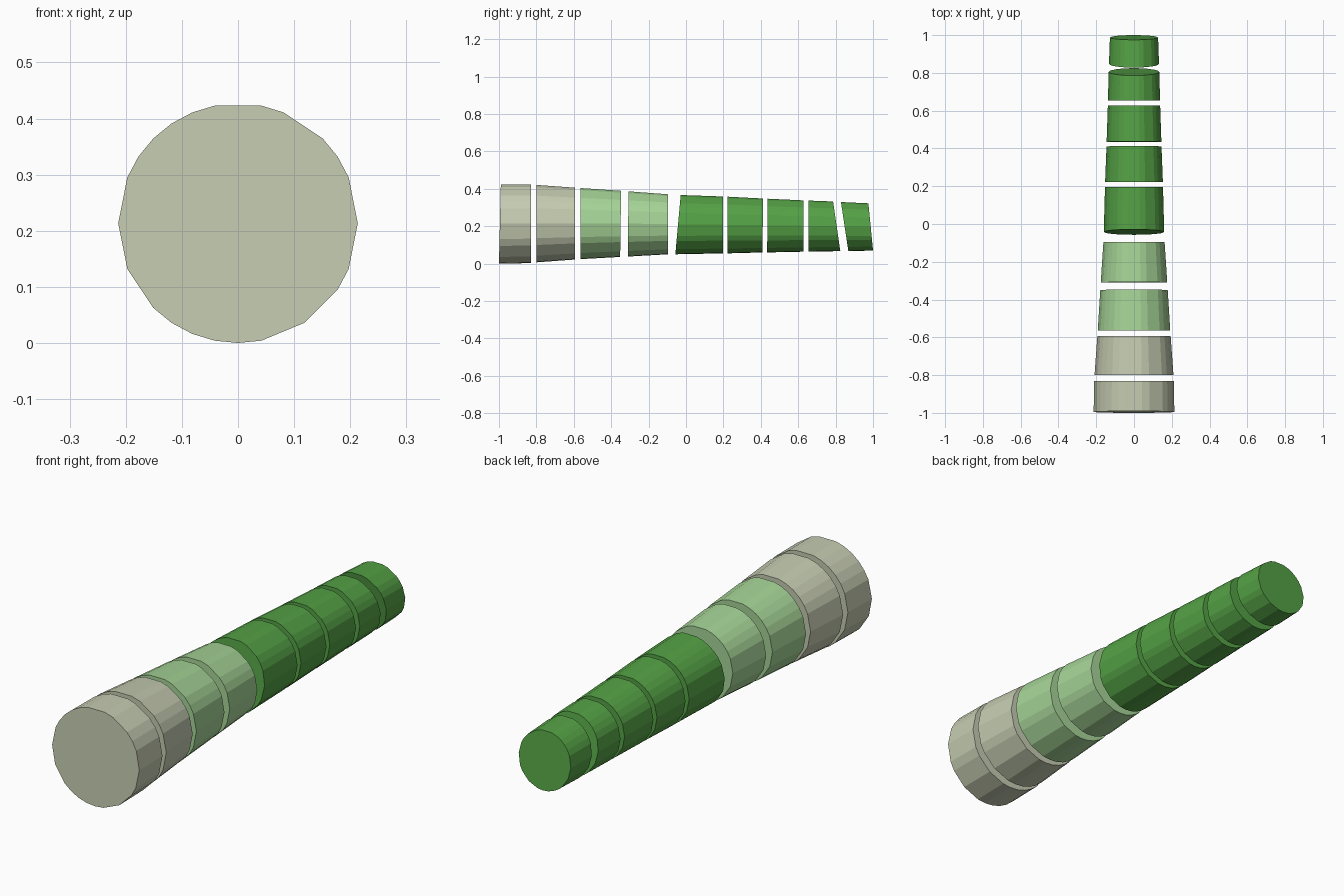
import bpy, bmesh, math

cube = bpy.data.objects.get("Cube")
if cube:
    bpy.data.objects.remove(cube, do_unlink=True)


def make_material(name, colour):
    mat = bpy.data.materials.new(name)
    mat.use_nodes = True
    mat.diffuse_color = colour
    mat.node_tree.nodes["Principled BSDF"].inputs["Base Color"].default_value = colour
    return mat


cream = make_material("cream", (0.56, 0.60, 0.44, 1))
pale_green = make_material("pale green", (0.38, 0.66, 0.31, 1))
leaf_green = make_material("leaf green", (0.09, 0.36, 0.06, 1))

# Irregular facets: the corners kept from an even ring, counted from the top
RING = 32
KEPT = (1, 2, 3, 4, 5, 6, 8, 10, 12, 13, 14, 15, 16, 17, 19, 21, 22, 24, 26, 27, 28, 30, 31)


def make_slice(name, front, back, mat):
    """Closed tapered slice; each end is (y at top, y at bottom, z at top, z at bottom)."""
    bm = bmesh.new()
    rings = []
    for y_top, y_low, z_top, z_low in (front, back):
        radius = (z_top - z_low) / 2
        ring = []
        for k in KEPT:
            a = 2 * math.pi * k / RING
            up = math.cos(a)
            y = (y_top + y_low) / 2 + up * (y_top - y_low) / 2
            ring.append(bm.verts.new((-radius * math.sin(a), y,
                                      (z_top + z_low) / 2 + radius * up)))
        rings.append(ring)
    first, last = rings
    for i in range(len(first)):
        j = (i + 1) % len(first)
        bm.faces.new((first[i], first[j], last[j], last[i]))
    bm.faces.new(first)
    bm.faces.new(last)
    bmesh.ops.recalc_face_normals(bm, faces=bm.faces)
    mesh = bpy.data.meshes.new(name)
    bm.to_mesh(mesh)
    bm.free()
    mesh.materials.append(mat)
    obj = bpy.data.objects.new(name, mesh)
    bpy.context.collection.objects.link(obj)


# Slices from the thick pale base to the thin green tip
make_slice("base_slice", (-.99, -1, .427, 0), (-.83, -.83, .426, .003), cream)
make_slice("white_slice", (-.8, -.8, .425, .007), (-.594, -.594, .41, .022), cream)
make_slice("pale_slice_lower", (-.565, -.565, .408, .024), (-.347, -.352, .393, .036), pale_green)
make_slice("pale_slice_upper", (-.308, -.31, .39, .038), (-.096, -.096, .374, .05), pale_green)
make_slice("green_slice_1", (-.028, -.057, .37, .05), (.197, .197, .362, .055), leaf_green)
make_slice("green_slice_2", (.222, .222, .361, .055), (.413, .408, .351, .06), leaf_green)
make_slice("green_slice_3", (.436, .434, .35, .06), (.627, .627, .341, .064), leaf_green)
make_slice("green_slice_4", (.655, .655, .34, .064), (.786, .825, .335, .067), leaf_green)
make_slice("tip_slice", (.828, .868, .332, .067), (.975, 1, .325, .07), leaf_green)
